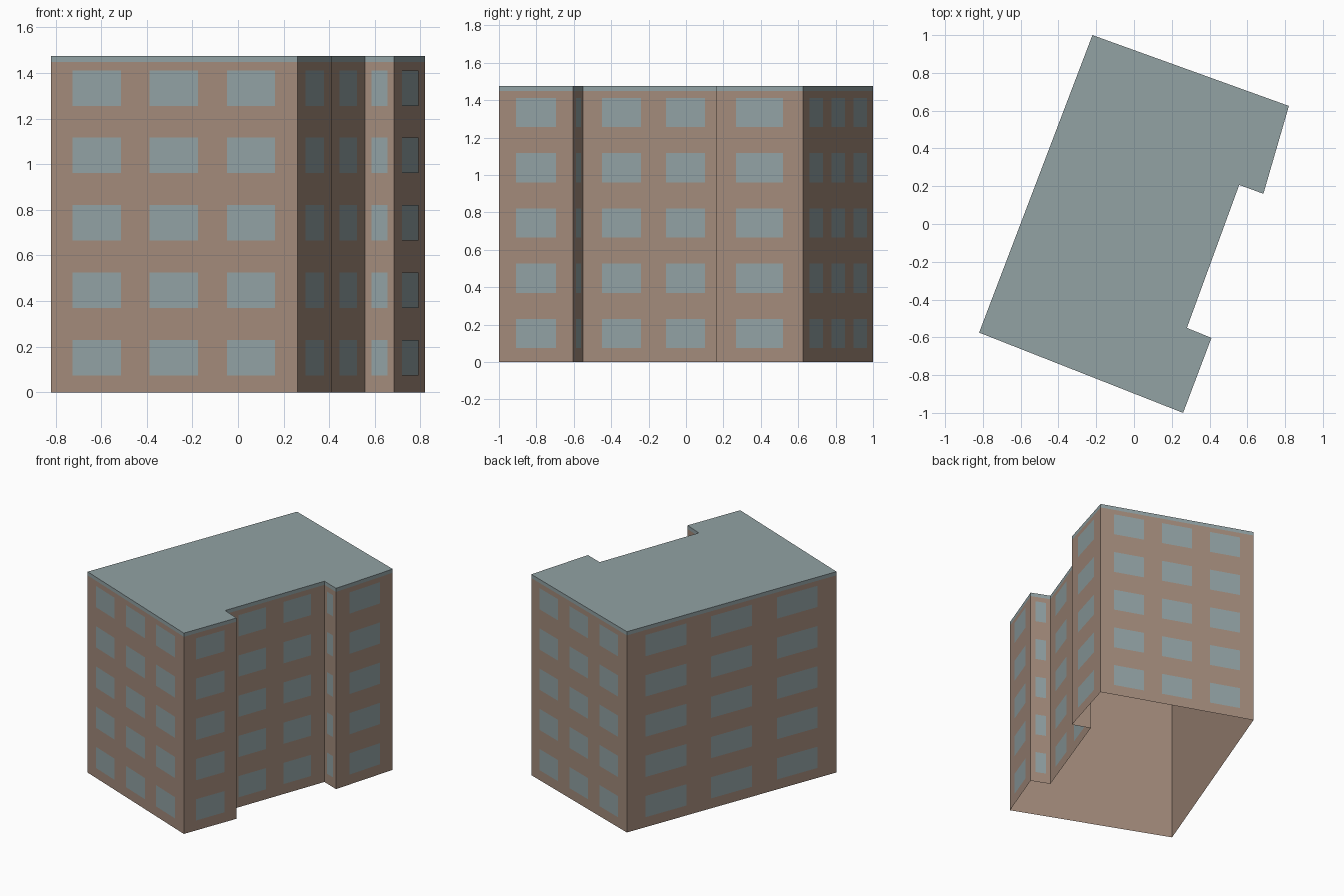
import bpy, bmesh
from mathutils import Vector

if "Cube" in bpy.data.objects:
    bpy.data.objects.remove(bpy.data.objects["Cube"], do_unlink=True)


def make_material(name, rgb):
    mat = bpy.data.materials.new(name)
    linear = [((c / 255 + 0.055) / 1.055) ** 2.4 for c in rgb] + [1]
    mat.use_nodes = True
    mat.diffuse_color = linear
    mat.node_tree.nodes["Principled BSDF"].inputs["Base Color"].default_value = linear
    return mat


brick = make_material("brown wall", (163, 139, 123))
slate = make_material("grey blue glass and roof", (146, 162, 164))

HEIGHT, BAND, FLOORS = 1.475, 1.448, 5
PITCH = 0.2955
SILL, HEAD = 0.074, 0.23

# Each corner, followed by the window spans along the wall that starts there
three = [(0.088, 0.284), (0.4, 0.597), (0.715, 0.91)]
one = [(0.23, 0.77)]
plan = [
    ((-0.82, -0.575), three),                            # front wall
    ((0.26, -1.0), one),                                 # front wing
    ((0.41, -0.603), one),                               # front step
    ((0.28, -0.55), [(0.134, 0.41), (0.587, 0.863)]),    # recessed wall
    ((0.557, 0.207), one),                               # back step
    ((0.685, 0.16), one),                                # back wing
    ((0.82, 0.625), three),                              # back wall
    ((-0.22, 1.0), three),                               # left wall
]
corners = [Vector((x, y, 0)) for (x, y), spans in plan]
walls = [(c, corners[(i + 1) % len(corners)], plan[i][1]) for i, c in enumerate(corners)]


def add_panel(bm, start, end, low, high, offset=0):
    """Upright rectangle between two plan points, pushed outward by offset."""
    along = (end - start).normalized()
    out = Vector((along.y, -along.x, 0)) * offset
    points = [(start, low), (end, low), (end, high), (start, high)]
    bm.faces.new([bm.verts.new(p + out + Vector((0, 0, z))) for p, z in points])


def finish(bm, name, mat):
    bmesh.ops.remove_doubles(bm, verts=bm.verts, dist=0.0001)
    mesh = bpy.data.meshes.new(name)
    bm.to_mesh(mesh)
    bm.free()
    mesh.materials.append(mat)
    obj = bpy.data.objects.new(name, mesh)
    bpy.context.collection.objects.link(obj)


# Wall shell, open underneath
bm = bmesh.new()
for a, b, spans in walls:
    add_panel(bm, a, b, 0, BAND)
finish(bm, "outer_walls", brick)

# Flat roof with its edge band
bm = bmesh.new()
for a, b, spans in walls:
    add_panel(bm, a, b, BAND, HEIGHT)
bm.faces.new([bm.verts.new(c + Vector((0, 0, HEIGHT))) for c in corners])
finish(bm, "roof_and_edge_band", slate)

# Window panes on every storey
bm = bmesh.new()
for a, b, spans in walls:
    for floor in range(FLOORS):
        base = floor * PITCH
        for s, e in spans:
            add_panel(bm, a.lerp(b, s), a.lerp(b, e), base + SILL, base + HEAD, 0.002)
finish(bm, "window_panes", slate)
